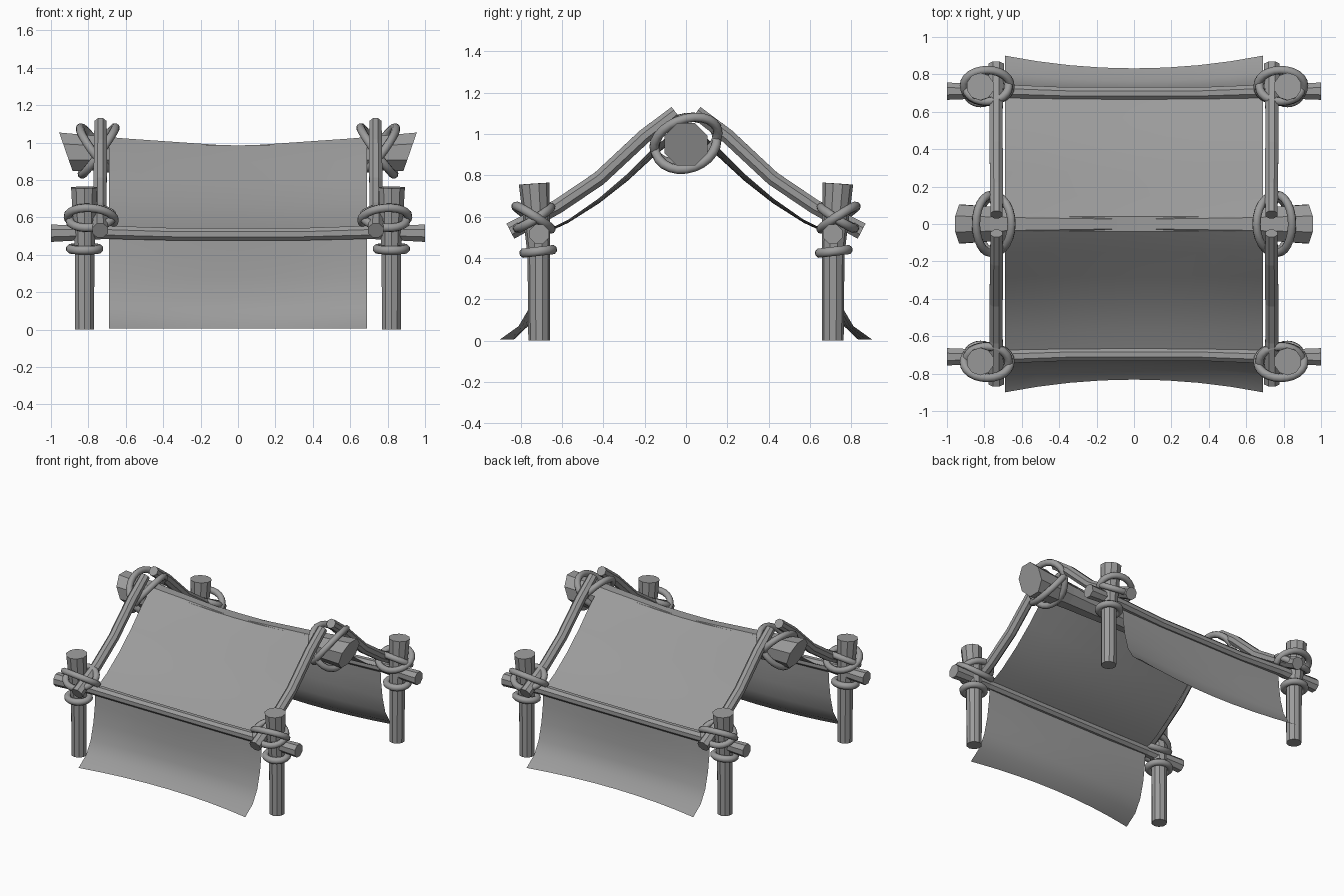
import bpy, bmesh, math
from mathutils import Vector

cube = bpy.data.objects.get("Cube")
if cube:
    bpy.data.objects.remove(cube, do_unlink=True)

grey = bpy.data.materials.new("weathered grey")
grey.use_nodes = True
COLOUR = (0.33, 0.33, 0.33, 1)
grey.diffuse_color = COLOUR
grey.node_tree.nodes["Principled BSDF"].inputs["Base Color"].default_value = COLOUR


def finish(bm, name, smooth=None):
    bmesh.ops.recalc_face_normals(bm, faces=bm.faces)
    mesh = bpy.data.meshes.new(name)
    bm.to_mesh(mesh)
    bm.free()
    mesh.materials.append(grey)
    obj = bpy.data.objects.new(name, mesh)
    bpy.context.collection.objects.link(obj)
    if smooth:
        bpy.ops.object.select_all(action='DESELECT')
        obj.select_set(True)
        bpy.context.view_layer.objects.active = obj
        bpy.ops.object.shade_smooth_by_angle(angle=math.radians(smooth))
    return obj


def sweep(name, path, radii, sides=8, closed=False, up=(0, 0, 1), slant=0, smooth=None):
    """Sweep a polygon along a path; slant shears the two end caps along x."""
    bm = bmesh.new()
    pts = [Vector(p) for p in path]
    n = len(pts)
    rings = []
    for i, p in enumerate(pts):
        if closed:
            tangent = pts[(i + 1) % n] - pts[i - 1]
        else:
            tangent = pts[min(i + 1, n - 1)] - pts[max(i - 1, 0)]
        a = tangent.cross(Vector(up)).normalized()
        b = a.cross(tangent).normalized()
        r = radii[i] if isinstance(radii, (list, tuple)) else radii
        ring = []
        for k in range(sides):
            t = math.tau * (k + 0.5) / sides
            co = p + (a * math.cos(t) + b * math.sin(t)) * r
            if slant and i in (0, n - 1):
                co.x += math.copysign(slant, p.x) * (co.z - p.z)
            ring.append(bm.verts.new(co))
        rings.append(ring)
    for i in range(n if closed else n - 1):
        r0, r1 = rings[i], rings[(i + 1) % n]
        for k in range(sides):
            j = (k + 1) % sides
            bm.faces.new((r0[k], r0[j], r1[j], r1[k]))
    if not closed:
        bm.faces.new(rings[0])
        bm.faces.new(rings[-1])
    return finish(bm, name, smooth)


def rope(name, centre, u, v, radius=0.023):
    """Closed elliptical loop spanned by two half-axis vectors."""
    c, u, v = Vector(centre), Vector(u), Vector(v)
    path = [c + u * math.cos(math.tau * i / 24) + v * math.sin(math.tau * i / 24)
            for i in range(24)]
    sweep(name, path, radius, closed=True, up=u.cross(v), smooth=50)


# ridge log, thinner and lower in the middle, with slanted ends
sweep("ridge_log",
      [(-0.92, 0, 0.95), (-0.6, 0, 0.94), (0, 0, 0.92), (0.6, 0, 0.94), (0.92, 0, 0.95)],
      [0.112, 0.088, 0.065, 0.088, 0.112], slant=0.38)

for sy, end in ((-1, "front"), (1, "back")):
    # eave poles along the low edges of the roof
    sweep(end + "_eave_pole",
          [(-1, sy * 0.71, 0.515), (-0.7, sy * 0.71, 0.52), (-0.35, sy * 0.698, 0.51),
           (0.35, sy * 0.698, 0.51), (0.7, sy * 0.71, 0.52), (1, sy * 0.71, 0.515)],
          [0.05, 0.038, 0.036, 0.036, 0.038, 0.05])
    for sx, side in ((-1, "right"), (1, "left")):
        tag = f"{end}_{side}_"
        # corner post, wider at the top
        sweep(tag + "post",
              [(sx * 0.82, sy * 0.71, 0), (sx * 0.82, sy * 0.712, 0.42),
               (sx * 0.822, sy * 0.735, 0.76)],
              [0.053, 0.055, 0.074], sides=10, up=(0, 1, 0))
        # bowed rafter from eave to ridge
        sweep(tag + "rafter",
              [(sx * 0.737, sy * 0.85, 0.53), (sx * 0.737, sy * 0.62, 0.65),
               (sx * 0.737, sy * 0.42, 0.785), (sx * 0.735, sy * 0.2, 0.99),
               (sx * 0.735, sy * 0.05, 1.105)],
              [0.045, 0.038, 0.038, 0.038, 0.035])
        # rope lashings around the post, pole and rafter
        rope(tag + "lower_lashing", (sx * 0.82, sy * 0.715, 0.432),
             (0.077, 0, 0), (0, 0.068, 0.008), 0.024)
        rope(tag + "upper_lashing", (sx * 0.785, sy * 0.738, 0.595),
             (0.125, 0, 0.01 * sx), (0, sy * 0.085, 0.055))
        rope(tag + "cross_lashing", (sx * 0.785, sy * 0.735, 0.595),
             (0.115, 0, -0.01 * sx), (0, sy * 0.08, -0.05))

# crossed rope loops holding the rafters on the ridge
for sx, side in ((-1, "right"), (1, "left")):
    rope(side + "_ridge_lashing_inner", (sx * 0.745, 0, 0.955),
         (0, 0.15, 0.02), (-sx * 0.09, 0, 0.125))
    rope(side + "_ridge_lashing_outer", (sx * 0.765, 0, 0.97),
         (0, 0.155, 0.035), (sx * 0.08, 0, 0.105))

# cloth roof: half profile as (y, z at side edges, z drop at middle, y pull-in at middle)
PROFILE = [(0.04, 1.025, 0.04, 0), (0.15, 0.94, 0.045, 0), (0.28, 0.81, 0.035, 0),
           (0.42, 0.69, 0.025, 0), (0.57, 0.585, 0.015, 0), (0.7, 0.52, 0.01, 0),
           (0.708, 0.4, 0, 0.005), (0.725, 0.28, 0, 0.015), (0.757, 0.16, 0, 0.03),
           (0.81, 0.07, 0, 0.045), (0.9, 0.006, 0, 0.068)]
rows = [(-y, z, d, -p) for y, z, d, p in reversed(PROFILE)] + PROFILE
bm = bmesh.new()
grid = []
for y, z, drop, pull in rows:
    line = []
    for i in range(9):
        t = i / 4 - 1
        mid = 1 - t * t
        line.append(bm.verts.new((0.69 * t, y - pull * mid, z - drop * mid)))
    grid.append(line)
for r0, r1 in zip(grid, grid[1:]):
    for i in range(8):
        bm.faces.new((r0[i], r0[i + 1], r1[i + 1], r1[i]))
finish(bm, "cloth_roof", 35)
